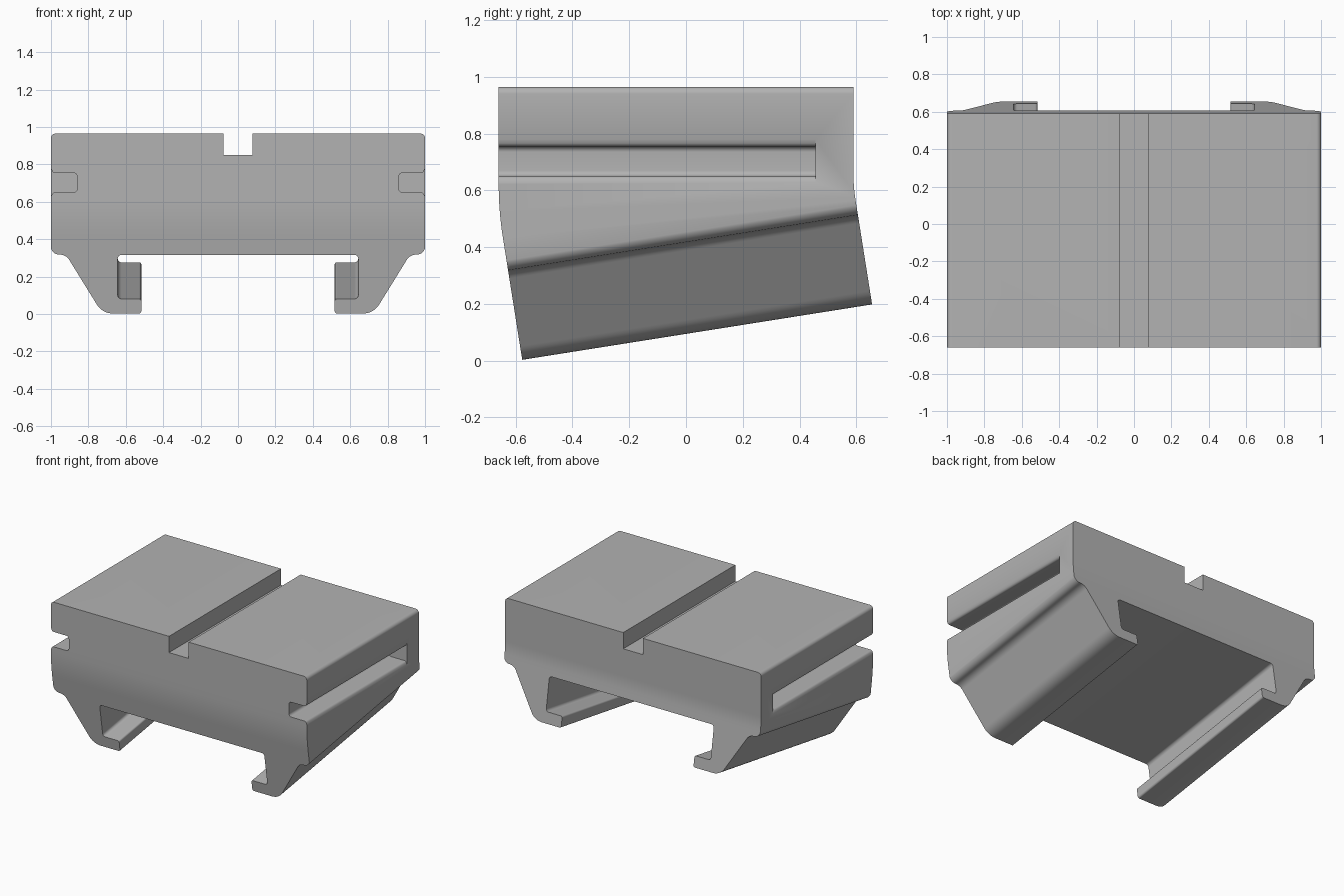
import bpy
import math
from mathutils import Vector

TILT = math.radians(9)
U = Vector((math.cos(TILT), math.sin(TILT)))     # rail direction in (y, z)
N = Vector((-math.sin(TILT), math.cos(TILT)))    # rail "up" in (y, z)
ORIGIN = Vector((-0.577, 0.003))                 # front bottom edge of the rail


def rounded(points, steps=8):
    """Turn (x, y, radius) corners into an outline with filleted corners."""
    out = []
    for i, (x, y, r) in enumerate(points):
        p = Vector((x, y))
        if r == 0:
            out.append(p)
            continue
        a = (Vector(points[i - 1][:2]) - p).normalized()
        b = (Vector(points[(i + 1) % len(points)][:2]) - p).normalized()
        half = a.angle(b) / 2
        centre = p + (a + b).normalized() * (r / math.sin(half))
        start = p + a * (r / math.tan(half)) - centre
        end = p + b * (r / math.tan(half)) - centre
        sweep = start.angle_signed(end)
        for k in range(steps + 1):
            t = -sweep * k / steps
            c, s = math.cos(t), math.sin(t)
            out.append(centre + Vector((c * start.x - s * start.y,
                                        s * start.x + c * start.y)))
    return out


def prism(name, outline, place, near, far):
    """Sweep an outline between two depths; place maps (a, b, depth) to space."""
    n = len(outline)
    verts = [place(p.x, p.y, d) for d in (near, far) for p in outline]
    faces = [list(range(n)), list(range(2 * n - 1, n - 1, -1))]
    faces += [[(i + 1) % n, i, n + i, n + (i + 1) % n] for i in range(n)]
    mesh = bpy.data.meshes.new(name)
    mesh.from_pydata(verts, [], faces)
    obj = bpy.data.objects.new(name, mesh)
    bpy.context.collection.objects.link(obj)
    bpy.context.view_layer.objects.active = obj
    bpy.ops.object.select_all(action='DESELECT')
    obj.select_set(True)
    bpy.ops.object.mode_set(mode='EDIT')
    bpy.ops.mesh.select_all(action='SELECT')
    bpy.ops.mesh.normals_make_consistent(inside=False)
    bpy.ops.object.mode_set(mode='OBJECT')
    return obj


def combine(target, tool, operation):
    mod = target.modifiers.new(tool.name, 'BOOLEAN')
    mod.object, mod.operation, mod.solver = tool, operation, 'EXACT'
    bpy.context.view_layer.objects.active = target
    bpy.ops.object.modifier_apply(modifier=mod.name)
    bpy.data.objects.remove(tool)


def mirrored(half):
    return half + [(-x, z, r) for x, z, r in reversed(half)]


def along_y(x, z, d):
    return (x, d, z)


def along_x(y, z, d):
    return (d, y, z)


def along_rail(x, h, d):
    p = ORIGIN + U * d + N * h
    return (x, p.x, p.y)


cube = bpy.data.objects.get("Cube")
if cube:
    bpy.data.objects.remove(cube)

# Block with rounded top edges and a centre slot
block = [(1, -0.4, 0), (1, 0.965, 0.025), (0.077, 0.965, 0), (0.077, 0.85, 0)]
body = prism("mount_body", rounded(mirrored(block)), along_y, -1, 1)

# Side outline: upright ends that bend into the tilted lower part
low_front = ORIGIN - N * 0.2
low_back = low_front + U * 1.248
bend_front = ORIGIN + N * ((0.66 + ORIGIN.x) / math.sin(TILT))
top_back = low_back + N * ((low_back.x - 0.59) / math.sin(TILT))
side = [(-0.66, 0.965, 0), (*bend_front, 1.2), (*low_front, 0),
        (*low_back, 0), (*top_back, 0.6), (0.59, 0.965, 0)]
combine(body, prism("side_outline", rounded(side), along_x, -1.3, 1.3), 'INTERSECT')

# Tilted clamp: shoulders, sloping jaws, inward lips and the channel between
clamp = [(1.001, 1.7, 0), (1.001, 0.319, 0.045), (0.92, 0.319, 0.06),
         (0.725, 0, 0.1), (0.517, 0, 0.012), (0.517, 0.079, 0.012),
         (0.643, 0.079, 0.02), (0.643, 0.317, 0.02)]
combine(body, prism("clamp_profile", rounded(mirrored(clamp)), along_rail, -1, 2.2),
        'INTERSECT')

# Side grooves, open at the front and stopping short of the back
groove = [(1.1, 0.78, 0), (1, 0.78, 0), (0.99, 0.755, 0.018), (0.86, 0.755, 0.02),
          (0.86, 0.65, 0.02), (0.99, 0.65, 0.018), (1, 0.628, 0), (1.1, 0.628, 0)]
for sign in (1, -1):
    outline = [Vector((p.x * sign, p.y)) for p in rounded(groove)]
    combine(body, prism("side_groove", outline, along_y, -1, 0.457), 'DIFFERENCE')

# Finish
grey = bpy.data.materials.new("light_grey")
grey.use_nodes = True
colour = (0.45, 0.45, 0.45, 1)
grey.diffuse_color = colour
grey.node_tree.nodes["Principled BSDF"].inputs["Base Color"].default_value = colour
body.data.materials.clear()
body.data.materials.append(grey)
for poly in body.data.polygons:
    poly.material_index = 0
bpy.ops.object.select_all(action='DESELECT')
body.select_set(True)
bpy.context.view_layer.objects.active = body
bpy.ops.object.shade_smooth_by_angle(angle=math.radians(30))
